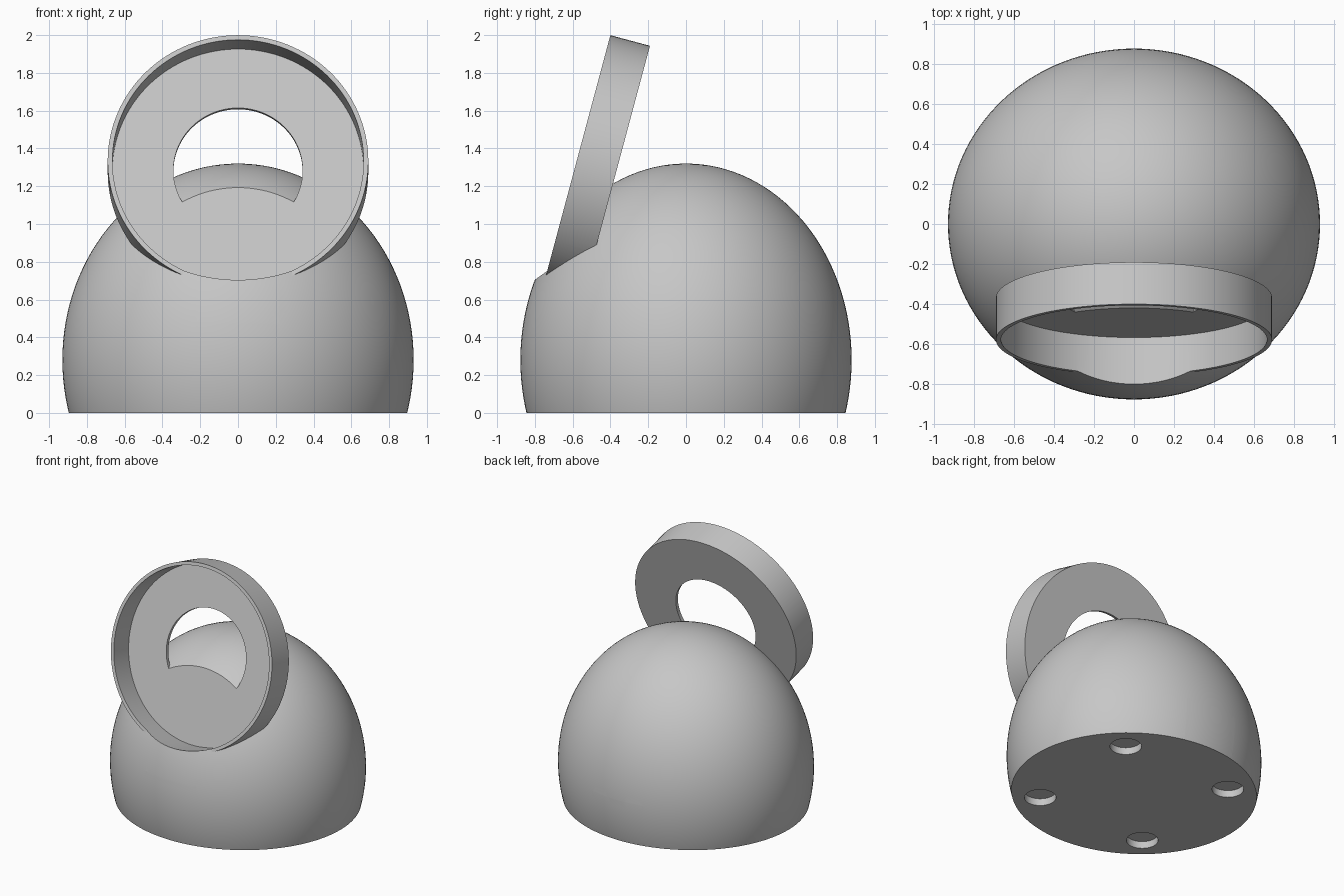
import bpy, bmesh, math
from mathutils import Matrix, Vector

if "Cube" in bpy.data.objects:
    bpy.data.objects.remove(bpy.data.objects["Cube"])

TILT = math.radians(15)
ROT = Matrix.Rotation(-math.pi / 2 - TILT, 4, 'X')      # local z points back and slightly down
AXIS = Vector((0, math.cos(TILT), -math.sin(TILT)))
FACE = Vector((0, -0.579, 1.333))                       # centre of the ring's front rim

grey = bpy.data.materials.new("light grey")
grey.diffuse_color = (0.57, 0.57, 0.57, 1)
grey.use_nodes = True
grey.node_tree.nodes["Principled BSDF"].inputs["Base Color"].default_value = grey.diffuse_color


def finish(bm, name):
    bmesh.ops.recalc_face_normals(bm, faces=bm.faces)
    me = bpy.data.meshes.new(name)
    bm.to_mesh(me)
    bm.free()
    me.materials.append(grey)
    ob = bpy.data.objects.new(name, me)
    bpy.context.collection.objects.link(ob)
    return ob


def cylinder(name, r, start, end, origin, rot, seg=128):
    """Cylinder along rotated local z, from start to end."""
    bm = bmesh.new()
    m = Matrix.Translation(origin) @ rot @ Matrix.Translation((0, 0, (start + end) / 2))
    bmesh.ops.create_cone(bm, cap_ends=True, segments=seg, radius1=r, radius2=r,
                          depth=end - start, matrix=m)
    return finish(bm, name)


def combine(target, other, op):
    mod = target.modifiers.new("bool", 'BOOLEAN')
    mod.operation, mod.solver, mod.object = op, 'EXACT', other
    bpy.ops.object.select_all(action='DESELECT')
    bpy.context.view_layer.objects.active = target
    target.select_set(True)
    bpy.ops.object.modifier_apply(modifier=mod.name)
    bpy.data.objects.remove(other)


# Egg-shaped dome, cut flat at the ground
bm = bmesh.new()
bmesh.ops.create_uvsphere(bm, u_segments=128, v_segments=64, radius=1,
                          matrix=Matrix.Translation((0, 0, 0.28)) @ Matrix.Diagonal((0.93, 0.877, 1.04, 1)))
cut = bmesh.ops.bisect_plane(bm, geom=bm.verts[:] + bm.edges[:] + bm.faces[:],
                             plane_co=(0, 0, 0), plane_no=(0, 0, -1), clear_outer=True)
bmesh.ops.contextual_create(bm, geom=[e for e in cut['geom_cut'] if isinstance(e, bmesh.types.BMEdge)])
dome = finish(bm, "dome_holder")

# Tilted ring with a round window, joined to the dome
ring = cylinder("ring", 0.69, 0, 0.217, FACE, ROT)
combine(ring, cylinder("window_cutter", 0.342, -0.2, 0.5, FACE, ROT), 'DIFFERENCE')
combine(dome, ring, 'UNION')

# Shallow round pocket inside the ring
combine(dome, cylinder("pocket_cutter", 0.665, -0.5, 0.19, FACE, ROT), 'DIFFERENCE')

# Sloping channel with rounded corners, running front to back
bm = bmesh.new()
bmesh.ops.create_cube(bm, size=1, matrix=Matrix.Diagonal((0.44, 0.315, 3, 1)))
long_edges = [e for e in bm.edges if abs(e.verts[0].co.z - e.verts[1].co.z) > 1]
bmesh.ops.bevel(bm, geom=long_edges, offset=0.022, segments=5, profile=0.5, affect='EDGES')
bm.transform(Matrix.Translation((0, 0, 0.402)) @ ROT)
combine(dome, finish(bm, "channel_cutter"), 'DIFFERENCE')

# Four round recesses for feet in the underside
for sx in (-1, 1):
    for sy in (-1, 1):
        foot = cylinder("foot_cutter", 0.113, -0.1, 0.055, Vector((sx * 0.475, sy * 0.475, 0)),
                        Matrix.Identity(4), 64)
        combine(dome, foot, 'DIFFERENCE')

bpy.ops.object.select_all(action='DESELECT')
bpy.context.view_layer.objects.active = dome
dome.select_set(True)
bpy.ops.object.shade_smooth_by_angle(angle=math.radians(25))
